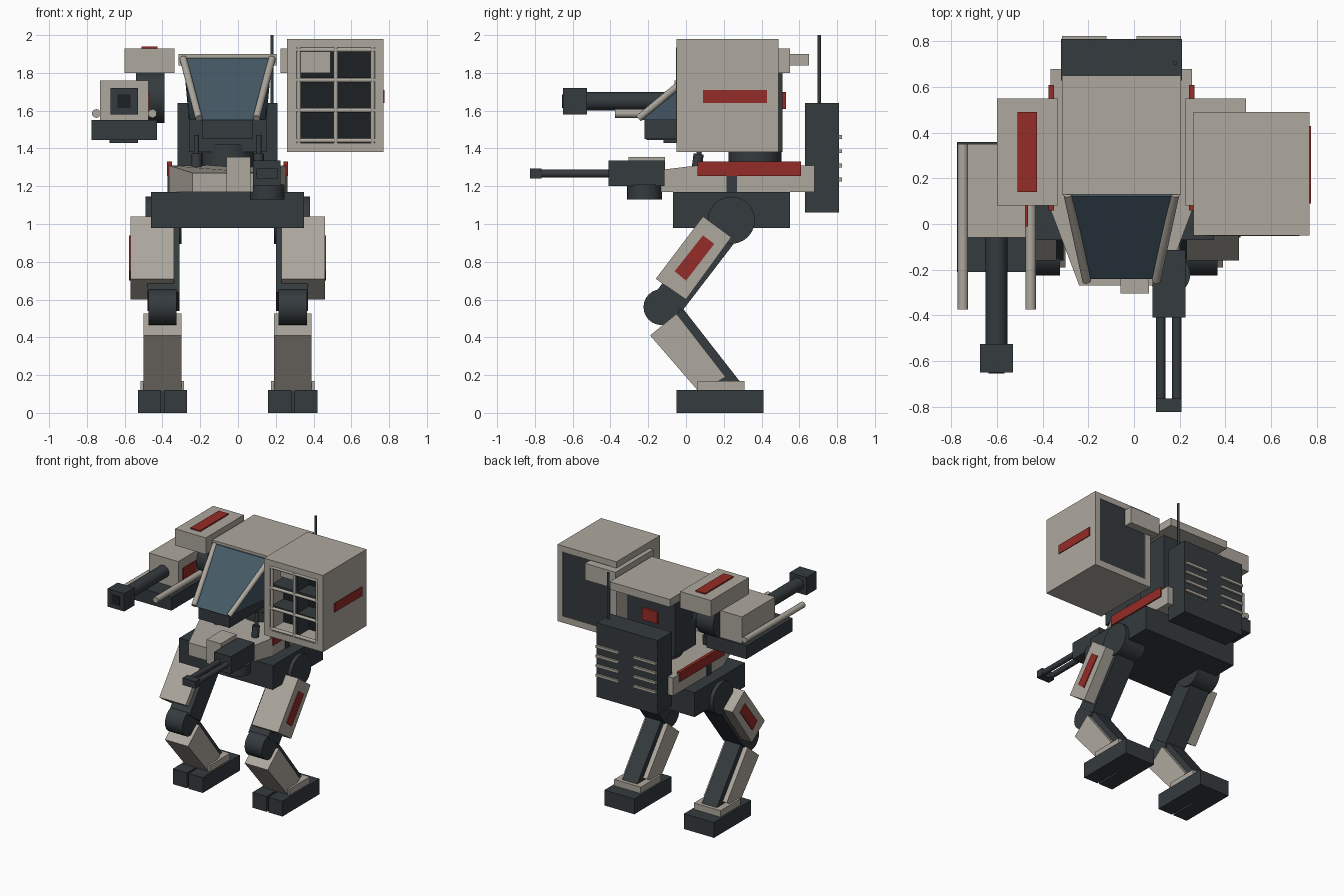
import bpy, bmesh
from mathutils import Vector, Matrix

if "Cube" in bpy.data.objects:
    bpy.data.objects.remove(bpy.data.objects["Cube"])

CX = -0.055  # centre plane of the walker body


def material(name, rgb):
    m = bpy.data.materials.new(name)
    m.diffuse_color = (*rgb, 1)
    m.use_nodes = True
    m.node_tree.nodes["Principled BSDF"].inputs["Base Color"].default_value = m.diffuse_color
    return m


BEIGE = material("beige armour", (0.42, 0.39, 0.34))
DARK = material("dark metal", (0.035, 0.043, 0.048))
RED = material("red trim", (0.30, 0.025, 0.02))
GLASS = material("canopy glass", (0.06, 0.10, 0.13))
BLACK = material("black recess", (0.012, 0.015, 0.017))


def finish(bm, name, mat, mirror):
    bmesh.ops.translate(bm, verts=bm.verts, vec=(-CX, 0, 0))
    bmesh.ops.recalc_face_normals(bm, faces=bm.faces)
    me = bpy.data.meshes.new(name)
    bm.to_mesh(me)
    bm.free()
    me.materials.append(mat)
    ob = bpy.data.objects.new(name, me)
    ob.location.x = CX
    bpy.context.collection.objects.link(ob)
    if mirror:
        ob.modifiers.new("mirror", "MIRROR").use_mirror_merge = False
    return ob


def box(name, mat, x, y, z, mirror=False):
    bm = bmesh.new()
    size = (x[1] - x[0], y[1] - y[0], z[1] - z[0])
    mid = (sum(x) / 2, sum(y) / 2, sum(z) / 2)
    bmesh.ops.create_cube(bm, size=1, matrix=Matrix.Translation(mid) @ Matrix.Diagonal((*size, 1)))
    return finish(bm, name, mat, mirror)


def cyl(name, mat, a, b, r, mirror=False, seg=24):
    a, b = Vector(a), Vector(b)
    bm = bmesh.new()
    rot = (b - a).to_track_quat('Z', 'Y').to_matrix().to_4x4()
    bmesh.ops.create_cone(bm, cap_ends=True, segments=seg, radius1=r, radius2=r, depth=(b - a).length,
                          matrix=Matrix.Translation((a + b) / 2) @ rot)
    for f in bm.faces:
        f.smooth = len(f.verts) == 4
    for e in bm.edges:
        e.smooth = all(f.smooth for f in e.link_faces)
    return finish(bm, name, mat, mirror)


def loft(name, mat, lower, upper, mirror=False):
    """Solid between two matching rings of points."""
    bm = bmesh.new()
    a = [bm.verts.new(p) for p in lower]
    b = [bm.verts.new(p) for p in upper]
    bm.faces.new(a)
    bm.faces.new(b)
    for i in range(len(a)):
        j = (i + 1) % len(a)
        bm.faces.new((a[i], a[j], b[j], b[i]))
    return finish(bm, name, mat, mirror)


def side(name, mat, x, yz, mirror=True):
    """Side-view profile extruded along x."""
    return loft(name, mat, [(x[0], *p) for p in yz], [(x[1], *p) for p in yz], mirror)


# Feet
for i, x in enumerate(((-0.53, -0.408), (-0.392, -0.27))):
    box(f"toe_{i}", DARK, x, (-0.05, 0.17), (0, 0.12), True)
box("heel", DARK, (-0.53, -0.27), (0.16, 0.41), (0, 0.12), True)
box("ankle_plate", BEIGE, (-0.515, -0.285), (0.06, 0.31), (0.12, 0.17), True)

# Legs
side("shin_armour", BEIGE, (-0.50, -0.30), [(-0.19, 0.41), (-0.05, 0.525), (0.21, 0.19), (0.07, 0.11)])
side("shin_strut", DARK, (-0.465, -0.335), [(-0.13, 0.48), (-0.03, 0.57), (0.29, 0.16), (0.17, 0.12)])
cyl("knee_joint", DARK, (-0.475, -0.13, 0.56), (-0.325, -0.13, 0.56), 0.095, True)
side("thigh_strut", DARK, (-0.48, -0.31), [(0.17, 1.07), (0.31, 0.97), (-0.02, 0.54), (-0.16, 0.64)])
side("thigh_side_armour", BEIGE, (-0.57, -0.475), [(0.09, 1.04), (0.24, 0.93), (0.0, 0.60), (-0.16, 0.71)])
side("thigh_front_armour", BEIGE, (-0.57, -0.34), [(0.09, 1.04), (0.135, 1.007), (-0.115, 0.677), (-0.16, 0.71)])
side("thigh_red_panel", RED, (-0.577, -0.565), [(0.09, 0.94), (0.15, 0.895), (0.0, 0.70), (-0.06, 0.75)])
cyl("hip_joint", DARK, (-0.49, 0.24, 1.02), (-0.30, 0.24, 1.02), 0.125, True)

# Pelvis and lower hull
box("pelvis", DARK, (-0.46, 0.35), (-0.07, 0.55), (0.98, 1.17))
plan = [(-0.24, -0.27, 1.27), (-0.365, 0.06, 1.31), (-0.365, 0.68, 1.31),
        (0.255, 0.68, 1.31), (0.255, 0.06, 1.31), (0.13, -0.27, 1.27)]
loft("lower_hull", BEIGE, [(x, y, 1.17) for x, y, z in plan], plan)
box("hull_red_strip", RED, (-0.375, -0.35), (0.06, 0.61), (1.255, 1.33), True)
box("hull_side_bracket", DARK, (-0.372, -0.35), (0.215, 0.27), (1.16, 1.26), True)
cyl("turret_ring", DARK, (CX, 0.365, 1.30), (CX, 0.365, 1.42), 0.14)
cyl("piston_rod", DARK, (-0.22, 0.06, 1.30), (-0.22, 0.08, 1.47), 0.014, True, 12)
cyl("piston_sleeve", DARK, (-0.22, 0.055, 1.28), (-0.22, 0.067, 1.37), 0.027, True, 12)

# Cockpit
box("cockpit_body", DARK, (-0.26, 0.15), (0.25, 0.51), (1.38, 1.85))
box("cockpit_chin", DARK, (-0.19, 0.08), (-0.22, 0.30), (1.45, 1.56))
loft("canopy", GLASS,
     [(-0.20, -0.24, 1.55), (0.09, -0.24, 1.55), (0.15, 0.30, 1.55), (-0.26, 0.30, 1.55)],
     [(-0.28, 0.12, 1.88), (0.17, 0.12, 1.88), (0.18, 0.30, 1.88), (-0.29, 0.30, 1.88)])
cyl("canopy_pillar", BEIGE, (-0.29, 0.13, 1.875), (-0.207, -0.25, 1.56), 0.019, True, 16)
box("roof_slab", BEIGE, (-0.315, 0.205), (0.13, 0.65), (1.84, 1.90))
box("rear_red_box", RED, (-0.12, 0.01), (0.49, 0.53), (1.61, 1.70))

# Backpack
box("backpack", DARK, (-0.32, 0.21), (0.63, 0.81), (1.06, 1.64))
for i in range(4):
    z = 1.225 + i * 0.075
    box(f"vent_slat_{i}", BEIGE, (-0.315, -0.12), (0.80, 0.825), (z, z + 0.02), True)
cyl("antenna", DARK, (0.18, 0.705, 1.62), (0.18, 0.705, 2.0), 0.009, seg=12)

# Shoulders
box("shoulder_plate", BEIGE, (-0.60, -0.335), (0.08, 0.55), (1.80, 1.93), True)
box("shoulder_red_panel", RED, (-0.51, -0.425), (0.14, 0.49), (1.925, 1.94))

# Launcher pod on the right shoulder: open frame, cells and grille
X, Y, Z = (0.26, 0.77), (-0.05, 0.49), (1.38, 1.98)
ox, oz = (0.31, 0.725), (1.43, 1.935)
box("pod_top", BEIGE, X, Y, (oz[1], Z[1]))
box("pod_bottom", BEIGE, X, Y, (Z[0], oz[0]))
box("pod_inner_wall", BEIGE, (X[0], ox[0]), Y, oz)
box("pod_outer_wall", BEIGE, (ox[1], X[1]), Y, oz)
box("pod_core", BLACK, ox, (0.12, 0.475), oz)
box("pod_divider", DARK, (0.505, 0.53), (-0.02, 0.13), oz)
for i in range(1, 3):
    z = oz[0] + (oz[1] - oz[0]) * i / 3
    box(f"pod_shelf_{i}", DARK, ox, (-0.02, 0.13), (z - 0.012, z + 0.012))
for i in range(3):
    x = 0.322 + i * 0.1955
    cyl(f"grille_upright_{i}", BEIGE, (x, -0.04, oz[0]), (x, -0.04, oz[1]), 0.012, seg=12)
for i in range(4):
    z = oz[0] + 0.012 + i * 0.16
    cyl(f"grille_bar_{i}", BEIGE, (ox[0], -0.04, z), (ox[1], -0.04, z), 0.012, seg=12)
box("pod_rear_panel", DARK, ox, (0.46, 0.487), oz)
box("pod_red_panel", RED, (0.765, 0.776), (0.09, 0.43), (1.64, 1.71))

# Cannon arm on the left shoulder
cyl("upper_arm", DARK, (-0.54, 0.30, 1.67), (-0.39, 0.30, 1.67), 0.135)
box("cannon_base", DARK, (-0.775, -0.43), (-0.21, 0.36), (1.445, 1.55))
box("cannon_underplate", DARK, (-0.68, -0.53), (-0.12, 0.25), (1.43, 1.45))
box("cannon_housing", BEIGE, (-0.73, -0.475), (-0.06, 0.35), (1.55, 1.76))
box("cannon_red_panel", RED, (-0.48, -0.465), (-0.01, 0.15), (1.60, 1.69))
for i, x in enumerate((-0.75, -0.453)):
    cyl(f"recoil_tube_{i}", BEIGE, (x, -0.375, 1.585), (x, 0.35, 1.585), 0.023, seg=16)
cyl("cannon_barrel", DARK, (-0.603, -0.55, 1.65), (-0.603, 0.0, 1.65), 0.048)
box("cannon_muzzle", DARK, (-0.675, -0.53), (-0.65, -0.525), (1.58, 1.72))
box("muzzle_bore", BLACK, (-0.637, -0.568), (-0.656, -0.64), (1.615, 1.685))

# Twin gun on the lower hull
box("gun_mount", BEIGE, (-0.06, 0.065), (-0.305, -0.11), (1.17, 1.355))
cyl("gun_swivel", DARK, (0.155, -0.22, 1.13), (0.155, -0.22, 1.21), 0.092)
box("gun_body", DARK, (0.08, 0.225), (-0.41, -0.115), (1.20, 1.335))
for i, x in enumerate((0.117, 0.188)):
    cyl(f"gun_barrel_{i}", DARK, (x, -0.78, 1.267), (x, -0.40, 1.267), 0.021, seg=16)
box("gun_muzzle", DARK, (0.097, 0.208), (-0.825, -0.765), (1.24, 1.295))
